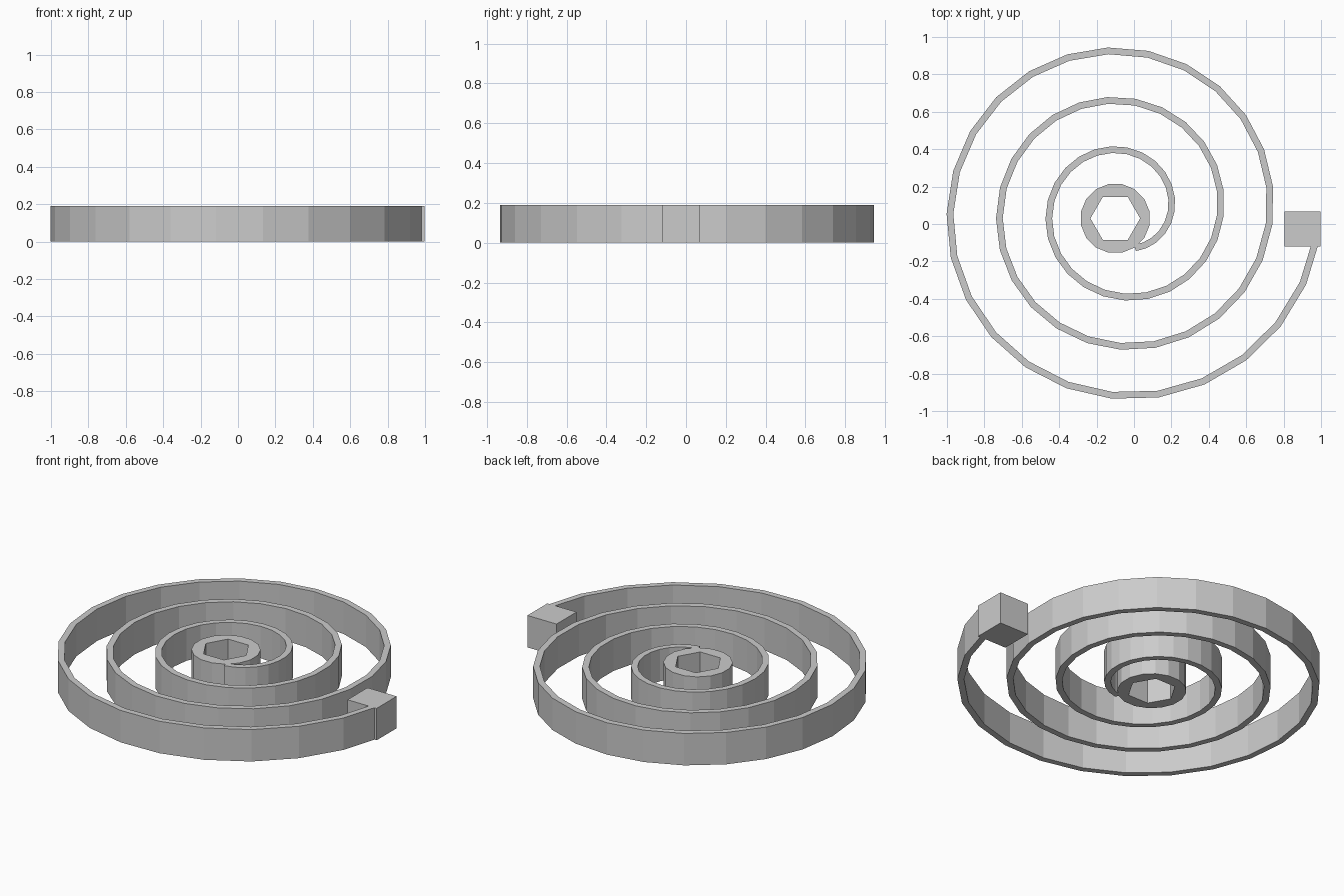
import bpy
import bmesh
from math import cos, sin, radians
from mathutils import Vector

HEIGHT = 0.19

cube = bpy.data.objects.get("Cube")
if cube:
    bpy.data.objects.remove(cube, do_unlink=True)

grey = bpy.data.materials.new("plain_grey")
grey.use_nodes = True
colour = (0.6, 0.6, 0.6, 1)
grey.diffuse_color = colour
grey.node_tree.nodes["Principled BSDF"].inputs["Base Color"].default_value = colour


def ring(bm, centre, radius, sides, turn=0):
    """Closed loop of edges around a centre on the floor."""
    verts = [bm.verts.new((centre[0] + radius * cos(radians(turn + 360 * i / sides)),
                           centre[1] + radius * sin(radians(turn + 360 * i / sides)), 0))
             for i in range(sides)]
    return [bm.edges.new((verts[i - 1], verts[i])) for i in range(sides)]


def raise_flat(name, bm):
    """Extrude a flat outline to the common height and make an object of it."""
    result = bmesh.ops.extrude_face_region(bm, geom=bm.faces[:], use_keep_orig=True)
    top = [g for g in result["geom"] if isinstance(g, bmesh.types.BMVert)]
    bmesh.ops.translate(bm, verts=top, vec=Vector((0, 0, HEIGHT)))
    bmesh.ops.recalc_face_normals(bm, faces=bm.faces[:])
    mesh = bpy.data.meshes.new(name)
    bm.to_mesh(mesh)
    bm.free()
    mesh.materials.append(grey)
    obj = bpy.data.objects.new(name, mesh)
    bpy.context.collection.objects.link(obj)
    return obj


# Round hub with a hexagonal socket
bm = bmesh.new()
hub_centre = (-0.1, 0.03)
edges = ring(bm, hub_centre, 0.187, 16, 11.25) + ring(bm, hub_centre, 0.133, 6)
bmesh.ops.triangle_fill(bm, edges=edges, use_beauty=True)
raise_flat("hub", bm)

# Spiral strip: evenly growing radius, wound outward from the hub to the block
bm = bmesh.new()
centre = Vector((-0.061, 0.069, 0))
STEP, END, COUNT = 14.3, 1072.5, 80
THICKNESS, START_RADIUS, PITCH = 0.036, 0.278, 0.265
previous = None
for i in range(COUNT + 1):
    angle = END - STEP * (COUNT - i)
    outer = START_RADIUS + PITCH * angle / 360
    ray = Vector((cos(radians(angle)), sin(radians(angle)), 0))
    pair = [bm.verts.new(centre + ray * r) for r in (outer - THICKNESS, outer)]
    if previous:
        bm.faces.new((previous[0], previous[1], pair[1], pair[0]))
    previous = pair
raise_flat("spiral_spring", bm)

# Square block at the outer end
bm = bmesh.new()
corners = [(0.805, -0.12), (0.997, -0.12), (0.997, 0.068), (0.805, 0.068)]
bm.faces.new([bm.verts.new((x, y, 0)) for x, y in corners])
raise_flat("end_block", bm)
